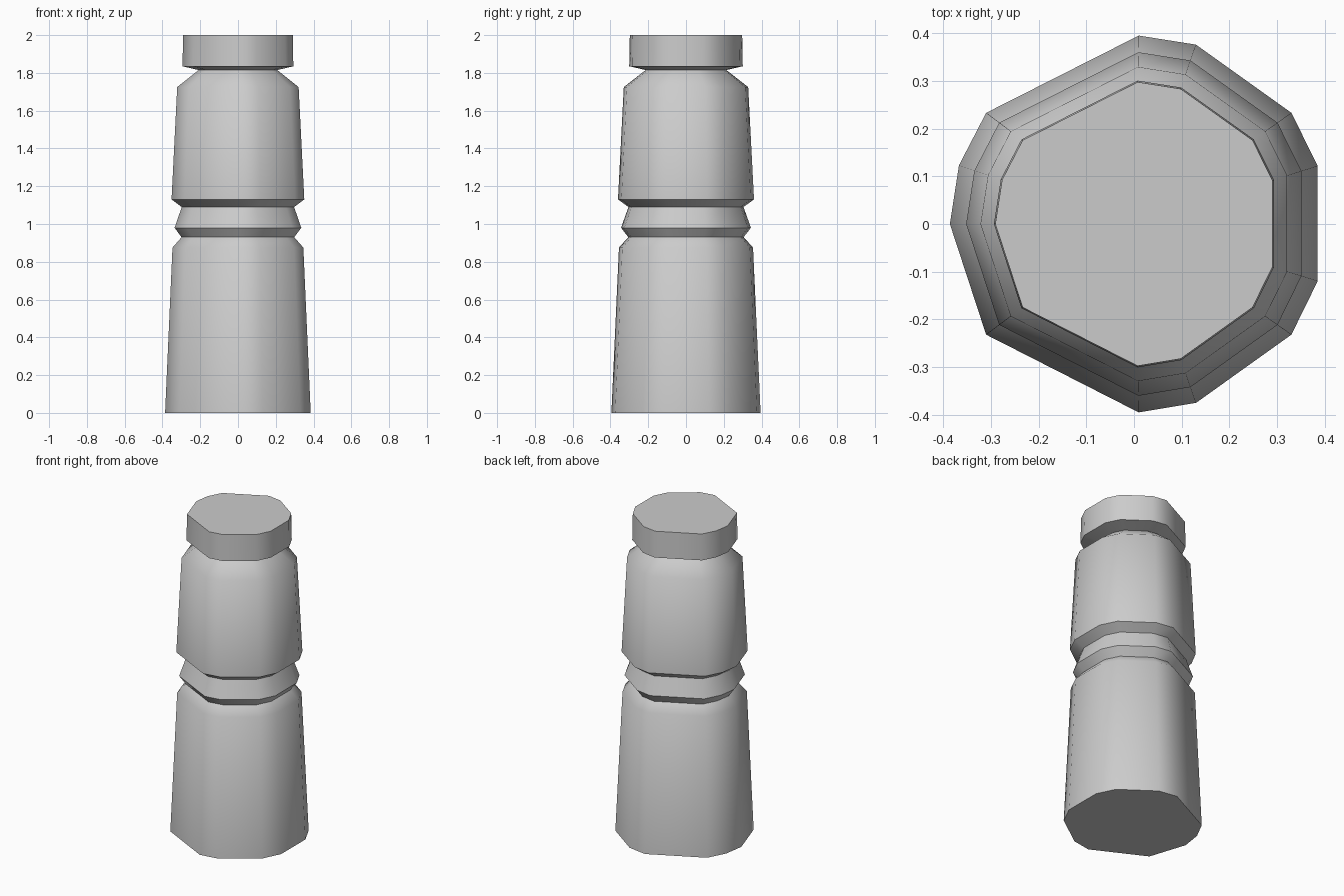
import bpy, bmesh, math

if "Cube" in bpy.data.objects:
    bpy.data.objects.remove(bpy.data.objects["Cube"])

# Irregular twelve-sided footprint at the base
outline = [(0.01, 0.395), (-0.31, 0.233), (-0.367, 0.123), (-0.386, 0.0),
           (-0.31, -0.232), (0.01, -0.395), (0.13, -0.375), (0.33, -0.232),
           (0.385, -0.12), (0.385, 0.122), (0.33, 0.233), (0.13, 0.376)]

# Height and half-width of each ring: lower body, bead, upper body, cap
profile = [(0.0, 0.385), (0.875, 0.346), (0.93, 0.298), (0.98, 0.335),
           (1.09, 0.297), (1.13, 0.351), (1.725, 0.321), (1.815, 0.208),
           (1.835, 0.293), (2.0, 0.29)]


def loft(name, outline, profile):
    """Stack scaled copies of the outline and skin them."""
    bm = bmesh.new()
    rings = []
    for z, width in profile:
        s = width / profile[0][1]
        rings.append([bm.verts.new((x * s, y * s, z)) for x, y in outline])
    n = len(outline)
    for low, high in zip(rings, rings[1:]):
        for i in range(n):
            j = (i + 1) % n
            bm.faces.new((low[i], low[j], high[j], high[i]))
    bm.faces.new(rings[0])
    bm.faces.new(rings[-1])
    bmesh.ops.recalc_face_normals(bm, faces=bm.faces)
    mesh = bpy.data.meshes.new(name)
    bm.to_mesh(mesh)
    bm.free()
    obj = bpy.data.objects.new(name, mesh)
    bpy.context.collection.objects.link(obj)
    return obj


# Stone post, softened on shallow edges only
post = loft("carved_post", outline, profile)
bpy.context.view_layer.objects.active = post
post.select_set(True)
bpy.ops.object.shade_smooth_by_angle(angle=math.radians(50))
